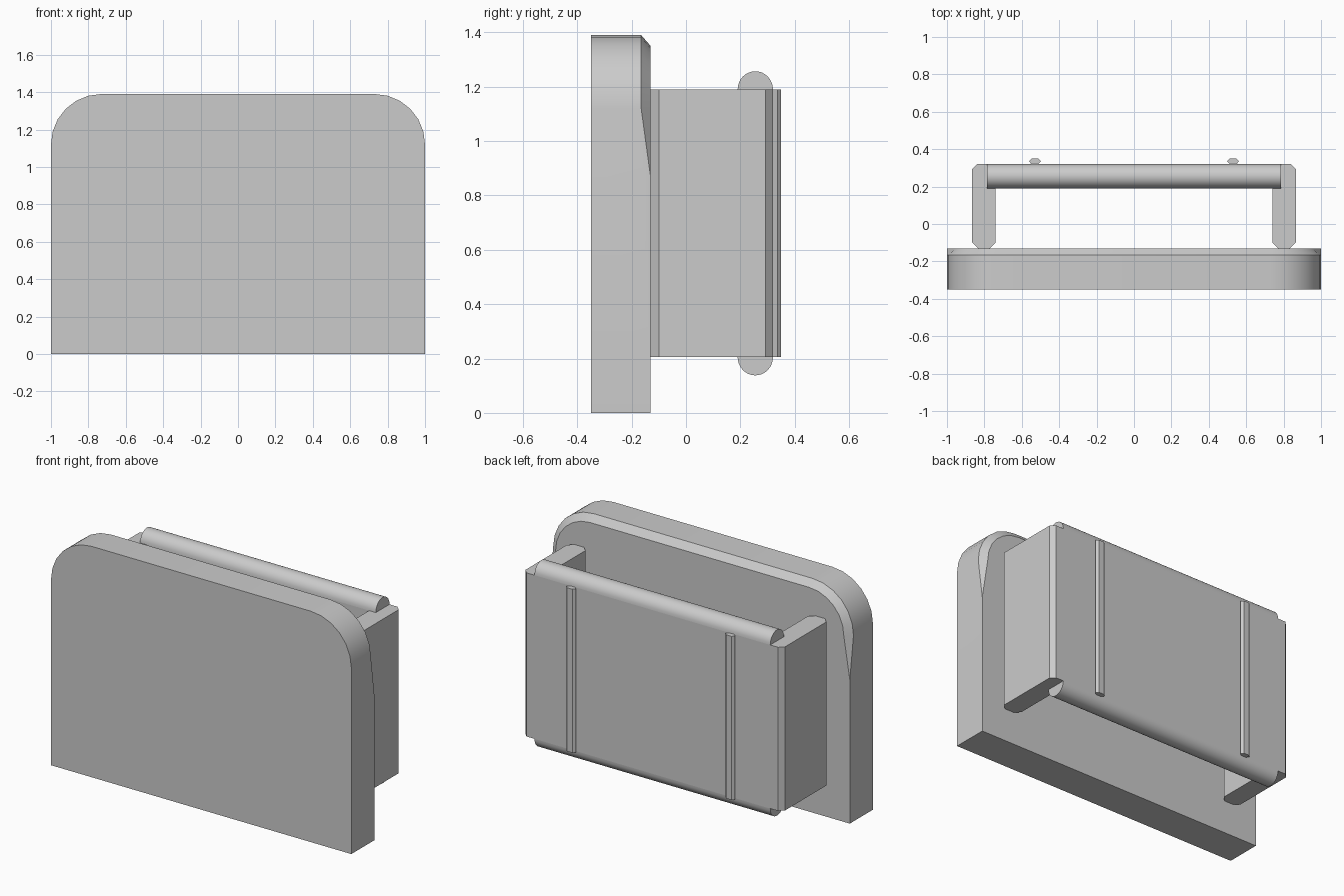
import bpy, bmesh, math
from mathutils import Vector

if "Cube" in bpy.data.objects:
    bpy.data.objects.remove(bpy.data.objects["Cube"])

grey = bpy.data.materials.new("light_grey")
grey.diffuse_color = (0.6, 0.6, 0.6, 1)
grey.use_nodes = True
grey.node_tree.nodes["Principled BSDF"].inputs["Base Color"].default_value = grey.diffuse_color


def finish(name, bm):
    """Turn a bmesh into a named object with sharp-edged smooth shading."""
    bmesh.ops.recalc_face_normals(bm, faces=bm.faces)
    mesh = bpy.data.meshes.new(name)
    bm.to_mesh(mesh)
    bm.free()
    mesh.materials.append(grey)
    obj = bpy.data.objects.new(name, mesh)
    bpy.context.collection.objects.link(obj)
    bpy.ops.object.select_all(action='DESELECT')
    obj.select_set(True)
    bpy.context.view_layer.objects.active = obj
    bpy.ops.object.shade_smooth_by_angle(angle=math.radians(30))
    return obj


def prism(name, points, offset):
    """Extrude a closed profile along an offset."""
    bm = bmesh.new()
    face = bm.faces.new([bm.verts.new(p) for p in points])
    top = bmesh.ops.extrude_face_region(bm, geom=[face], use_keep_orig=True)
    moved = [v for v in top["geom"] if isinstance(v, bmesh.types.BMVert)]
    bmesh.ops.translate(bm, verts=moved, vec=Vector(offset))
    return finish(name, bm)


# Front plate: rounded top corners, back chamfer that fades out down the sides
FRONT, MID, BACK = -0.35, -0.165, -0.13
CX, CZ, STEPS = 0.73, 1.12, 6
bm = bmesh.new()


def arch(y, r):
    """Top outline from the right side over to the left side."""
    angles = [math.pi / 2 * i / STEPS for i in range(STEPS + 1)]
    right = [(CX + r * math.cos(a), y, CZ + r * math.sin(a)) for a in angles]
    left = [(-x, yy, z) for x, yy, z in reversed(right)]
    return [bm.verts.new(p) for p in right + left]


front, mid, back = arch(FRONT, 0.27), arch(MID, 0.27), arch(BACK, 0.23)
fr, fl, br, bl, pr, pl = [bm.verts.new(p) for p in (
    (1, FRONT, 0), (-1, FRONT, 0), (1, BACK, 0), (-1, BACK, 0),
    (1, BACK, 0.865), (-1, BACK, 0.865))]
bm.faces.new([fl, fr] + front)
bm.faces.new([bl, br, pr] + back + [pl])
bm.faces.new([fl, fr, br, bl])
for a, b in ((front, mid), (mid, back)):
    for i in range(len(a) - 1):
        bm.faces.new([a[i], a[i + 1], b[i + 1], b[i]])
for f, p, b, k in ((fr, pr, br, 0), (fl, pl, bl, -1)):
    bm.faces.new([f, front[k], mid[k], p, b])
    bm.faces.new([mid[k], back[k], p])
finish("front_plate", bm)

# Back panel with two side arms: one U-shaped section
LOW, HIGH = 0.205, 1.19
half = [(0.74, 0.19), (0.74, -0.1), (0.77, -0.13), (0.835, -0.13),
        (0.865, -0.1), (0.865, 0.293), (0.838, 0.32)]
outline = half + [(-x, y) for x, y in reversed(half)]
prism("bracket", [(x, y, LOW) for x, y in outline], (0, 0, HIGH - LOW))

# Half-round rolls along the top and bottom of the back panel
for name, z, s in (("top_roll", HIGH, 1), ("bottom_roll", LOW, -1)):
    arc = [math.pi * i / 16 for i in range(17)]
    prism(name, [(-0.785, 0.255 + 0.065 * math.cos(a),
                  z + s * 0.067 * math.sin(a)) for a in arc], (1.57, 0, 0))

# Vertical ribs on the back of the panel
rib = [(-0.032, 0.336), (-0.018, 0.32), (0.018, 0.32),
       (0.032, 0.336), (0.018, 0.35), (-0.018, 0.35)]
for name, cx in (("left_rib", -0.53), ("right_rib", 0.53)):
    prism(name, [(cx + x, y, LOW) for x, y in rib], (0, 0, HIGH - LOW))
